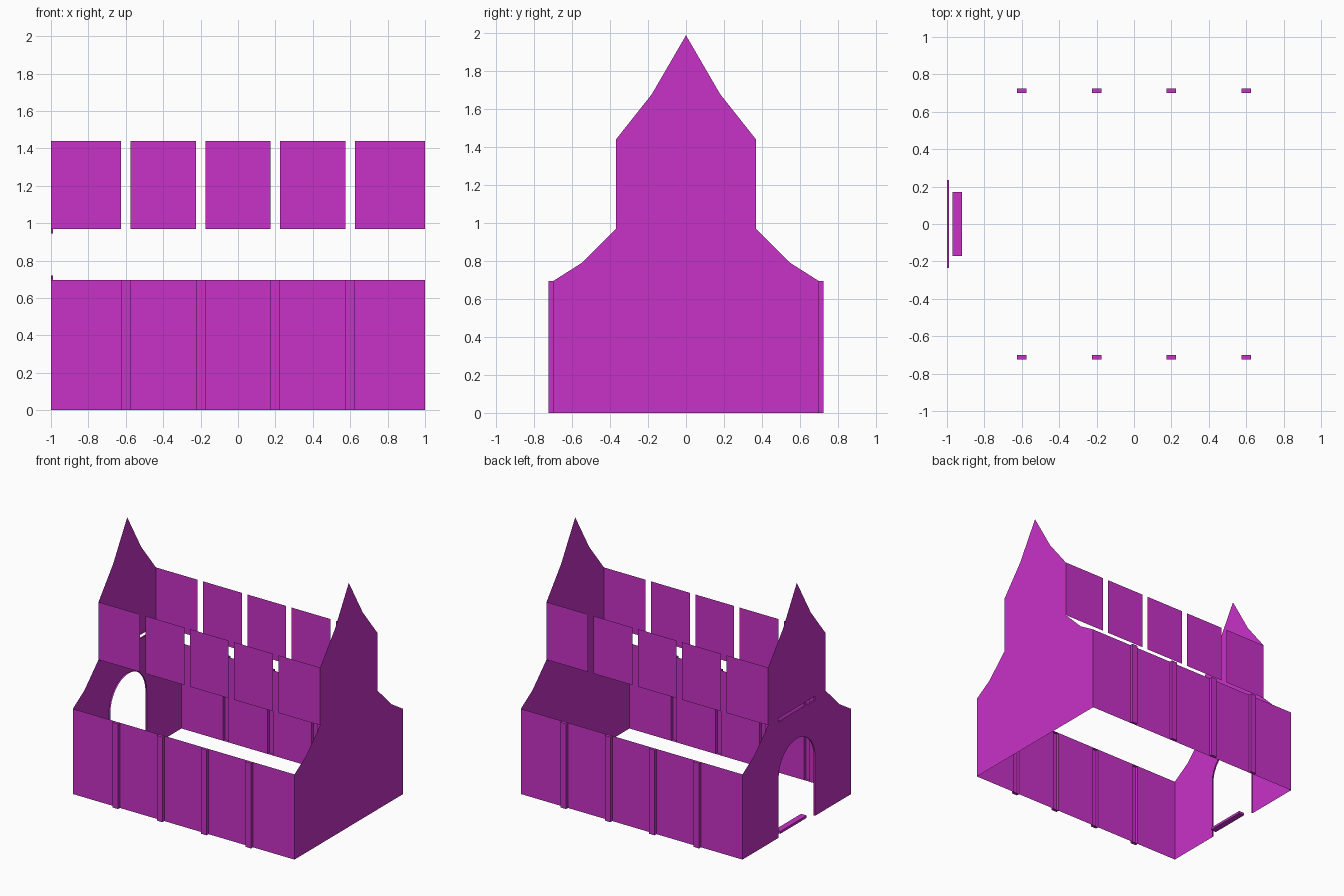
import bpy
import bmesh
import math

default = bpy.data.objects.get("Cube")
if default:
    bpy.data.objects.remove(default, do_unlink=True)

# One colour for the whole building
magenta = bpy.data.materials.new("magenta")
magenta.use_nodes = True
colour = (0.58, 0.032, 0.58, 1)
magenta.diffuse_color = colour
magenta.node_tree.nodes["Principled BSDF"].inputs["Base Color"].default_value = colour

WALL_Y, WALL_TOP = 0.70, 0.695
UPPER_Y, UPPER_LOW, UPPER_TOP = 0.37, 0.97, 1.44
BAY_X = (-0.6, -0.2, 0.2, 0.6)
HALF = 0.025
DOOR_Y, SPRING = 0.235, 0.485


def make_object(name, bm):
    mesh = bpy.data.meshes.new(name)
    bm.to_mesh(mesh)
    bm.free()
    mesh.materials.append(magenta)
    obj = bpy.data.objects.new(name, mesh)
    bpy.context.collection.objects.link(obj)
    return obj


def add_face(bm, points):
    return bm.faces.new([bm.verts.new(p) for p in points])


def panels(name, y, low, top):
    """Row of thin wall panels with a narrow gap at each bay line."""
    bm = bmesh.new()
    starts = [-1] + [x + HALF for x in BAY_X]
    ends = [x - HALF for x in BAY_X] + [1]
    for a, b in zip(starts, ends):
        pts = [(a, y, low), (b, y, low), (b, y, top), (a, y, top)]
        add_face(bm, pts if y < 0 else pts[::-1])
    return make_object(name, bm)


def box(bm, x0, x1, y0, y1, z0, z1):
    verts = bmesh.ops.create_cube(bm, size=1)["verts"]
    for v in verts:
        v.co = ((x0 + x1) / 2 + v.co.x * (x1 - x0),
                (y0 + y1) / 2 + v.co.y * (y1 - y0),
                (z0 + z1) / 2 + v.co.z * (z1 - z0))
    return verts


def plate(name, x, loops):
    """Flat end wall filled between an outer outline and inner holes."""
    bm = bmesh.new()
    for loop in loops:
        verts = [bm.verts.new((x, y, z)) for y, z in loop]
        for i, v in enumerate(verts):
            bm.edges.new((v, verts[(i + 1) % len(verts)]))
    bmesh.ops.triangle_fill(bm, use_beauty=True, edges=bm.edges[:],
                            normal=(math.copysign(1, x), 0, 0))
    return make_object(name, bm)


def reveal(name, x, depth, line, closed=False):
    """Shallow lining running inwards from an opening."""
    bm = bmesh.new()
    pairs = zip(line, line[1:] + line[:1]) if closed else zip(line, line[1:])
    for (ya, za), (yb, zb) in pairs:
        add_face(bm, [(x, ya, za), (x, yb, zb),
                      (x + depth, yb, zb), (x + depth, ya, za)])
    bmesh.ops.remove_doubles(bm, verts=bm.verts[:], dist=0.0001)
    return make_object(name, bm)


# Side walls and upper walls
for side, label in ((-1, "front"), (1, "back")):
    panels(label + "_lower_wall", side * WALL_Y, 0, WALL_TOP)
    panels(label + "_upper_wall", side * UPPER_Y, UPPER_LOW, UPPER_TOP)

    # Pilasters, hollow towards the inside
    bm = bmesh.new()
    for x in BAY_X:
        y0, y1 = sorted((side * WALL_Y, side * (WALL_Y + HALF)))
        box(bm, x - HALF, x + HALF, y0, y1, 0, WALL_TOP)
    bm.normal_update()
    inner = [f for f in bm.faces if f.normal.y * side < -0.5]
    bmesh.ops.delete(bm, geom=inner, context="FACES")
    make_object(label + "_pilasters", bm)

# Gable outline, mirrored about the ridge
half = [(WALL_Y, 0), (WALL_Y, WALL_TOP), (0.55, 0.79), (UPPER_Y, UPPER_LOW),
        (UPPER_Y, UPPER_TOP), (0.18, 1.68)]
gable = half + [(0, 1.99)] + [(-y, z) for y, z in reversed(half)]
plate("solid_gable", 1, [gable])

# Entrance gable with an arched doorway and a narrow slit above
arch = [(-DOOR_Y, 0)]
for i in range(17):
    a = math.pi * (1 - i / 16)
    arch.append((DOOR_Y * math.cos(a), SPRING + DOOR_Y * math.sin(a)))
arch.append((DOOR_Y, 0))
slit = [(-DOOR_Y, 0.945), (DOOR_Y, 0.945), (DOOR_Y, 0.975), (-DOOR_Y, 0.975)]
plate("entrance_gable", -1, [gable + arch, slit])
reveal("door_lining", -1, 0.012, arch)
reveal("slit_lining", -1, 0.012, slit, closed=True)

# Door threshold
bm = bmesh.new()
box(bm, -0.97, -0.92, -0.17, 0.17, 0, 0.02)
make_object("threshold", bm)
